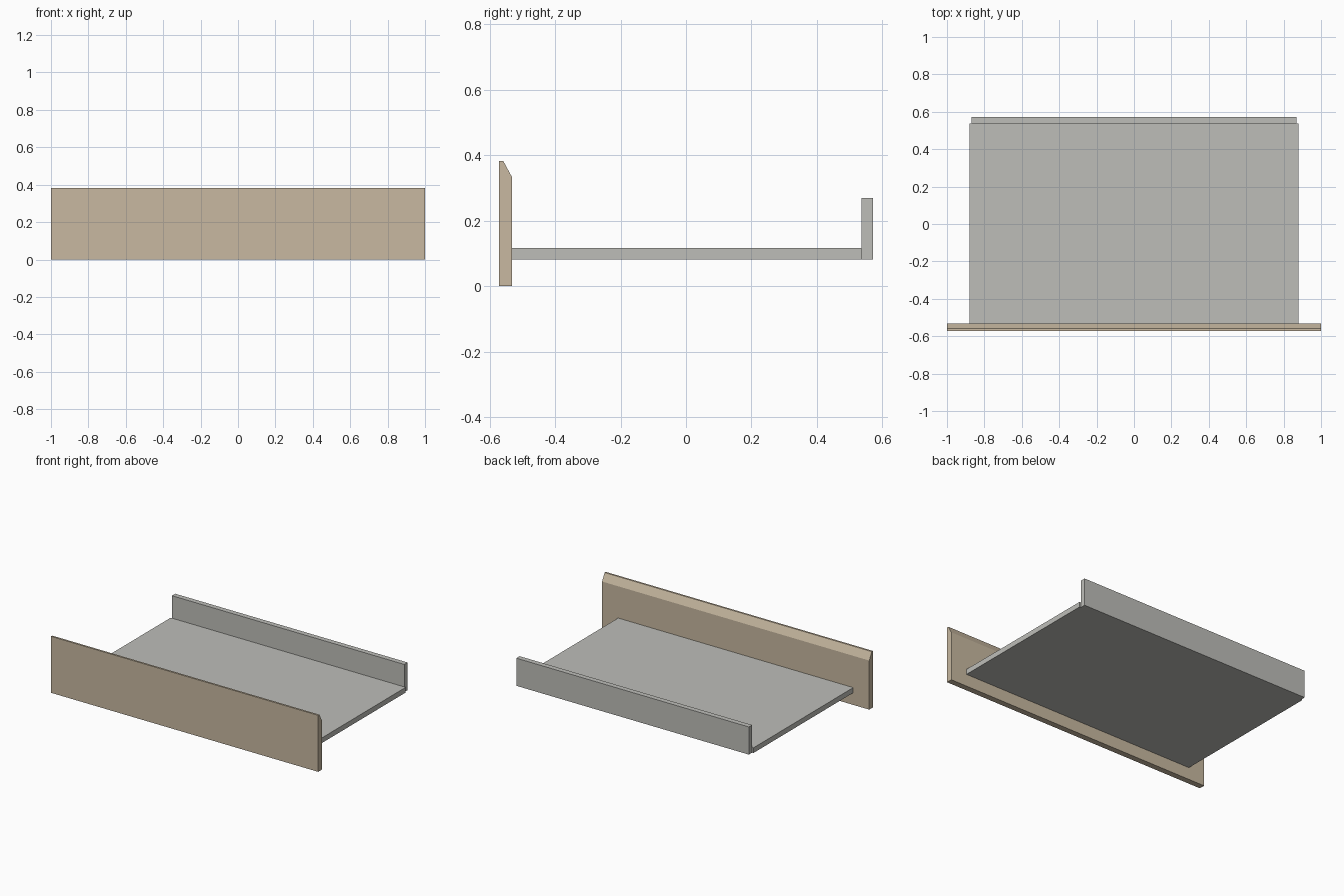
import bpy

if "Cube" in bpy.data.objects:
    bpy.data.objects.remove(bpy.data.objects["Cube"])


def material(name, rgb):
    m = bpy.data.materials.new(name)
    m.diffuse_color = (*rgb, 1.0)
    m.use_nodes = True
    m.node_tree.nodes["Principled BSDF"].inputs["Base Color"].default_value = m.diffuse_color
    return m


def extrude_profile(name, profile, half_width, mat):
    """Sweep a closed (y, z) profile along x, symmetric about x = 0."""
    n = len(profile)
    verts = [(x, y, z) for x in (-half_width, half_width) for y, z in profile]
    faces = [tuple(reversed(range(n))), tuple(range(n, 2 * n))]
    faces += [(i, (i + 1) % n, n + (i + 1) % n, n + i) for i in range(n)]
    mesh = bpy.data.meshes.new(name)
    mesh.from_pydata(verts, [], faces)
    mesh.materials.append(mat)
    obj = bpy.data.objects.new(name, mesh)
    bpy.context.collection.objects.link(obj)
    return obj


def rect(y0, y1, z0, z1):
    return [(y0, z0), (y1, z0), (y1, z1), (y0, z1)]


wood = material("light wood", (0.578, 0.485, 0.356))
grey = material("light grey", (0.515, 0.515, 0.485))

# Front panel, with its inner top edge chamfered
extrude_profile("front_panel",
                [(-0.571, 0.0), (-0.531, 0.0), (-0.531, 0.332),
                 (-0.558, 0.382), (-0.571, 0.382)], 1.0, wood)
# Drawer bottom
extrude_profile("bottom_board", rect(-0.531, 0.536, 0.082, 0.117), 0.88, grey)
# Back board, slightly narrower than the bottom
extrude_profile("back_board", rect(0.536, 0.571, 0.082, 0.269), 0.87, grey)
